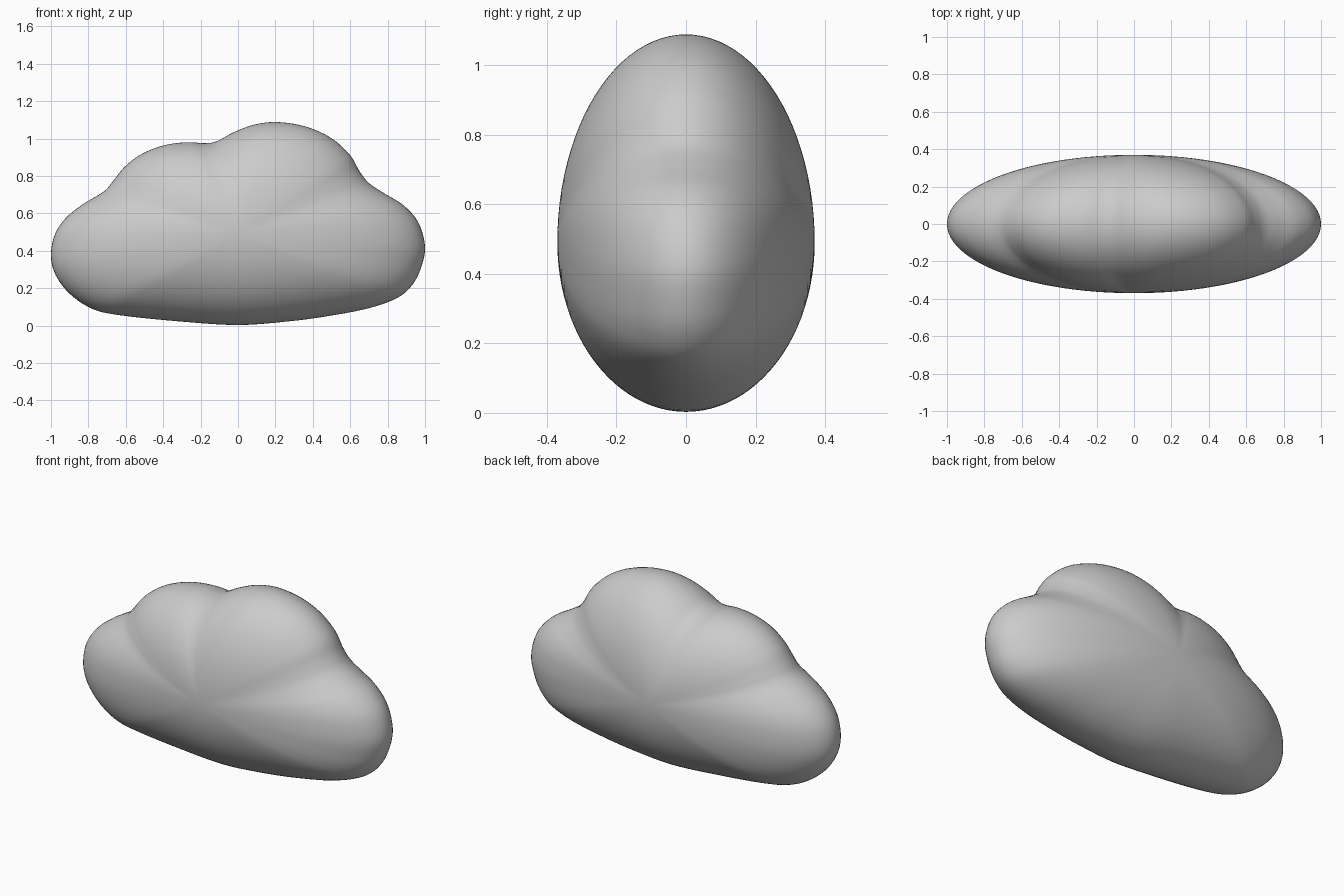
import bpy, bmesh
from math import sin, cos, pi
from mathutils import Vector

if "Cube" in bpy.data.objects:
    bpy.data.objects.remove(bpy.data.objects["Cube"])

CENTRE = Vector((0.0, 0.49))   # point the lobes radiate from (x, z)
HALF_DEPTH = 0.37
STEPS = 5                      # spline steps between outline points
RINGS = 48                     # rings from front pole to back pole

# Cloud outline seen from the front (x, z), clockwise from the bottom
OUTLINE = [
    (0, 0.003), (-0.31, 0.022), (-0.63, 0.055), (-0.78, 0.09), (-0.90, 0.17),
    (-0.975, 0.27), (-1, 0.37), (-0.982, 0.48), (-0.925, 0.57), (-0.835, 0.645),
    (-0.72, 0.715), (-0.67, 0.77), (-0.605, 0.85), (-0.51, 0.92), (-0.39, 0.965),
    (-0.27, 0.98), (-0.18, 0.975), (-0.115, 0.985), (-0.02, 1.035), (0.09, 1.075),
    (0.21, 1.088), (0.355, 1.066), (0.49, 1.008), (0.595, 0.917), (0.65, 0.825),
    (0.70, 0.762), (0.78, 0.708), (0.885, 0.643), (0.965, 0.55), (1, 0.42),
    (0.977, 0.305), (0.93, 0.215), (0.85, 0.147), (0.70, 0.093), (0.49, 0.052),
    (0.275, 0.023),
]


def smooth_loop(points, steps):
    """Closed Catmull-Rom curve through the points."""
    pts = [Vector(p) for p in points]
    n = len(pts)
    result = []
    for i in range(n):
        a, b, c, d = (pts[(i + k) % n] for k in (-1, 0, 1, 2))
        for s in range(steps):
            t = s / steps
            result.append(0.5 * (2 * b + (c - a) * t
                                 + (2 * a - 5 * b + 4 * c - d) * t * t
                                 + (3 * b - a - 3 * c + d) * t ** 3))
    return result


# Puffed body: outline shrinks elliptically towards the front and back poles
loop = smooth_loop(OUTLINE, STEPS)
bm = bmesh.new()
rings = []
for r in range(1, RINGS):
    angle = -pi / 2 + pi * r / RINGS
    ring = []
    for p in loop:
        q = CENTRE + (p - CENTRE) * cos(angle)
        ring.append(bm.verts.new((q.x, HALF_DEPTH * sin(angle), q.y)))
    rings.append(ring)
front = bm.verts.new((CENTRE.x, -HALF_DEPTH, CENTRE.y))
back = bm.verts.new((CENTRE.x, HALF_DEPTH, CENTRE.y))

n = len(loop)
for i in range(n):
    j = (i + 1) % n
    for a, b in zip(rings, rings[1:]):
        bm.faces.new((a[i], a[j], b[j], b[i]))
    bm.faces.new((front, rings[0][j], rings[0][i]))
    bm.faces.new((back, rings[-1][i], rings[-1][j]))
bmesh.ops.recalc_face_normals(bm, faces=bm.faces)
for f in bm.faces:
    f.smooth = True

mesh = bpy.data.meshes.new("cloud")
bm.to_mesh(mesh)
bm.free()
cloud = bpy.data.objects.new("cloud", mesh)
bpy.context.collection.objects.link(cloud)
